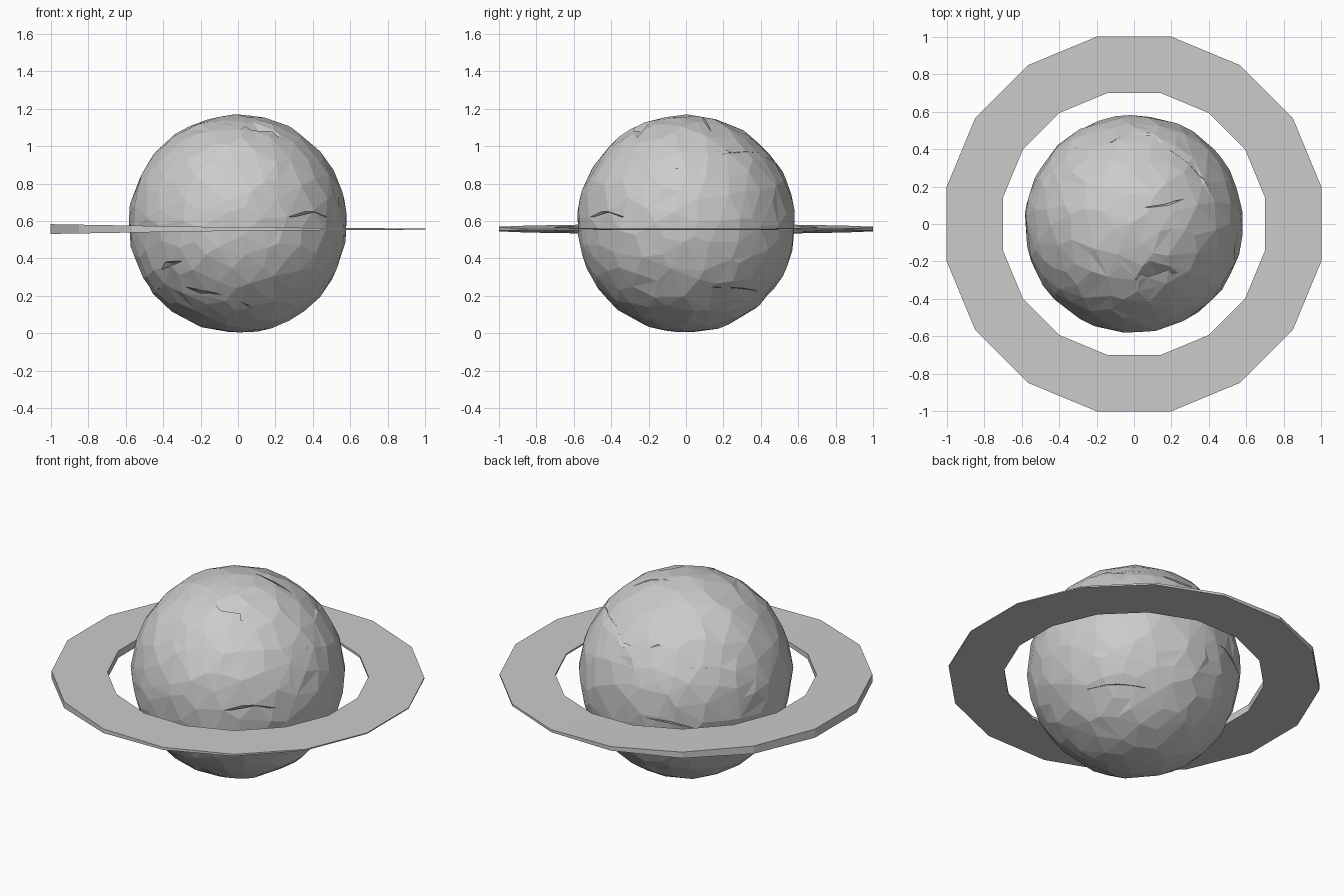
import bpy, bmesh, math, random
from mathutils import Vector

if "Cube" in bpy.data.objects:
    bpy.data.objects.remove(bpy.data.objects["Cube"])

random.seed(7)
R = 0.588
C = Vector((0, 0, 0.585))


def make_object(name, bm):
    bmesh.ops.recalc_face_normals(bm, faces=bm.faces)
    me = bpy.data.meshes.new(name)
    bm.to_mesh(me)
    bm.free()
    ob = bpy.data.objects.new(name, me)
    bpy.context.collection.objects.link(ob)
    return ob


# Rocky planet: jittered ball, reduced to irregular flat facets
bm = bmesh.new()
bmesh.ops.create_icosphere(bm, subdivisions=4, radius=1)
for v in bm.verts:
    jitter = Vector([random.uniform(-0.05, 0.05) for _ in range(3)])
    d = (v.co + jitter).normalized()
    v.co = C + d * R * random.uniform(0.982, 1.0)
for v in bm.verts:
    v.co.z = max(v.co.z, 0.0)
planet = make_object("planet", bm)
dec = planet.modifiers.new("facets", 'DECIMATE')
dec.ratio = 0.5

# Long wedge-shaped cracks: two ends and one side point, as directions
cracks = [
    ((.24, -.53, .035), (.5, -.3, .035), (.32, -.47, .09)),
    ((.5, -.08, .28), (.16, .42, .375), (.35, .27, .38)),
    ((-.45, -.16, -.34), (.1, -.37, -.44), (-.2, -.45, -.32)),
    ((-.42, -.32, -.25), (-.28, -.47, -.19), (-.42, -.36, -.19)),
    ((.47, .1, -.33), (.2, .42, -.36), (.37, .3, -.32)),
    ((-.02, -.3, .5), (.27, -.25, .45), (.06, -.15, .56)),
    ((-.17, .43, .36), (.19, .43, .35), (.12, .5, .28)),
    ((.02, .08, .58), (.3, .14, .48), (.2, .09, .54)),
    ((-.5, .2, .22), (-.15, .5, .26), (-.3, .4, .26)),
    ((-.4, .42, -.08), (-.1, .57, -.02), (-.25, .5, -.02)),
]
bm = bmesh.new()
for a, b, c in cracks:
    a, b, c = (Vector(p).normalized() for p in (a, b, c))
    deep = (a + b).normalized() * R * 0.93
    pts = [a * R * 1.01, b * R * 1.01, c * R * 1.04, deep]
    vs = [bm.verts.new(C + p) for p in pts]
    for i, j, k in ((0, 1, 2), (0, 1, 3), (1, 2, 3), (0, 2, 3)):
        bm.faces.new((vs[i], vs[j], vs[k]))
cutter = make_object("crack_cutter", bm)
cutter.hide_render = True
cutter.hide_viewport = True
cut = planet.modifiers.new("cracks", 'BOOLEAN')
cut.operation = 'DIFFERENCE'
cut.solver = 'EXACT'
cut.object = cutter


# Flat 16-sided ring, thick on the left and tapering to the right
def half_thickness(x):
    if x < 0:
        return 0.009 - x * 0.017
    return 0.009 - x * 0.006


N = 16
bm = bmesh.new()
loops = []
for i in range(N):
    ang = 2 * math.pi * (i + 0.5) / N
    section = []
    for r, s in ((0.714, -1), (1.0196, -1), (1.0196, 1), (0.714, 1)):
        x, y = r * math.cos(ang), r * math.sin(ang)
        section.append(bm.verts.new((x, y, 0.557 + s * half_thickness(x))))
    loops.append(section)
for i in range(N):
    p, q = loops[i], loops[(i + 1) % N]
    for k in range(4):
        bm.faces.new((p[k], p[(k + 1) % 4], q[(k + 1) % 4], q[k]))
make_object("ring", bm)
